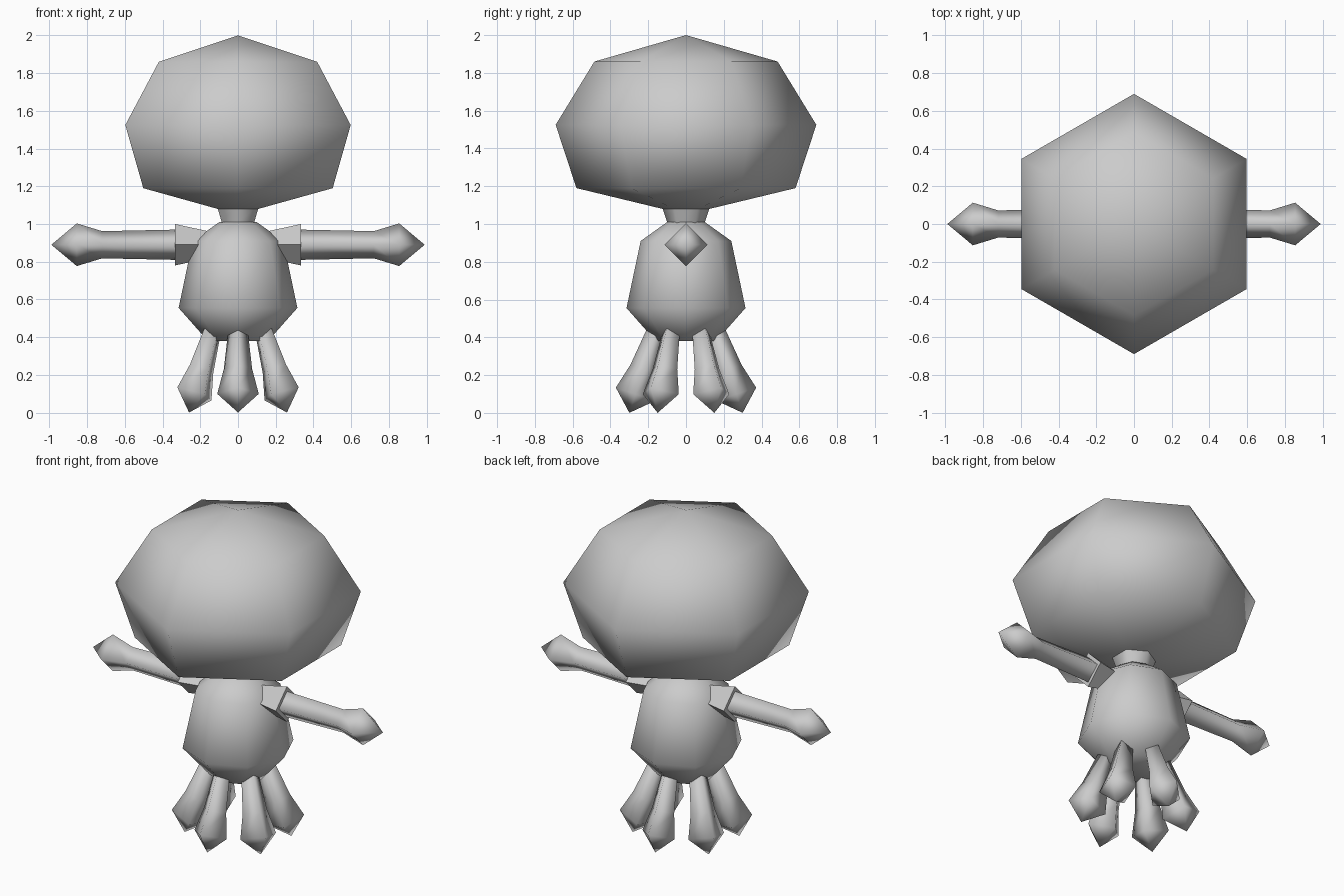
import bpy, math
from mathutils import Vector, Matrix

if "Cube" in bpy.data.objects:
    bpy.data.objects.remove(bpy.data.objects["Cube"])

grey = bpy.data.materials.new("light grey")
grey.diffuse_color = (0.6, 0.6, 0.6, 1)
grey.use_nodes = True
grey.node_tree.nodes["Principled BSDF"].inputs["Base Color"].default_value = grey.diffuse_color


def lathe(name, profile, sides, matrix=Matrix(), turn=0.0, angle=180):
    """Revolve (radius, height) points about local z; radius 0 makes a tip."""
    verts, faces, rings = [], [], []
    for r, h in profile:
        n = sides if r > 0 else 1
        rings.append(list(range(len(verts), len(verts) + n)))
        for k in range(n):
            a = turn + math.tau * k / sides
            verts.append(matrix @ Vector((r * math.cos(a), r * math.sin(a), h)))
    for low, high in zip(rings, rings[1:]):
        for k in range(sides):
            j = (k + 1) % sides
            if len(low) == 1:
                faces.append((low[0], high[j], high[k]))
            elif len(high) == 1:
                faces.append((low[k], low[j], high[0]))
            else:
                faces.append((low[k], low[j], high[j], high[k]))
    if len(rings[0]) > 1:
        faces.append(rings[0][::-1])
    if len(rings[-1]) > 1:
        faces.append(rings[-1])
    mesh = bpy.data.meshes.new(name)
    mesh.from_pydata(verts, [], faces)
    mesh.materials.append(grey)
    obj = bpy.data.objects.new(name, mesh)
    bpy.context.collection.objects.link(obj)
    bpy.ops.object.select_all(action='DESELECT')
    obj.select_set(True)
    bpy.context.view_layer.objects.active = obj
    bpy.ops.object.shade_smooth_by_angle(angle=math.radians(angle))
    return obj


def along(start, end):
    """Frame at start with local z pointing to end."""
    d = (Vector(end) - Vector(start)).normalized()
    side = Vector((-d.y, d.x, 0)).normalized()
    rot = Matrix((side, d.cross(side), d)).transposed().to_4x4()
    return Matrix.Translation(start) @ rot


# Head, neck and body
lathe("head", [(0, 1.05), (0.58, 1.19), (0.69, 1.525), (0.485, 1.86), (0, 2.0)],
      6, turn=math.pi / 6)
lathe("neck", [(0.09, 0.98), (0.10, 1.01), (0.13, 1.10)], 6, turn=math.pi / 6, angle=80)
lathe("body", [(0.16, 0.38), (0.315, 0.555), (0.24, 0.91), (0.10, 1.01)], 8)

# Arms and flared sleeves
for s, label in ((-1, "left"), (1, "right")):
    frame = along((0, 0, 0.89), (s, 0, 0.89))
    lathe(label + "_sleeve", [(0.07, 0.15), (0.11, 0.335)], 4, frame, angle=100 - 20)
    lathe(label + "_arm", [(0.08, 0.2), (0.08, 0.34), (0.072, 0.72), (0.113, 0.855), (0, 0.99)],
          4, frame, angle=95)

# Ring of six pointed legs
for i in range(6):
    a = math.radians(30 + 60 * i)
    c, s = math.cos(a), math.sin(a)
    frame = along((0.15 * c, 0.15 * s, 0.45), (0.30 * c, 0.30 * s, 0.0))
    lathe("leg_%d" % (i + 1), [(0.05, 0), (0.075, 0.23), (0.11, 0.37), (0, 0.474)],
          4, frame, angle=95)
